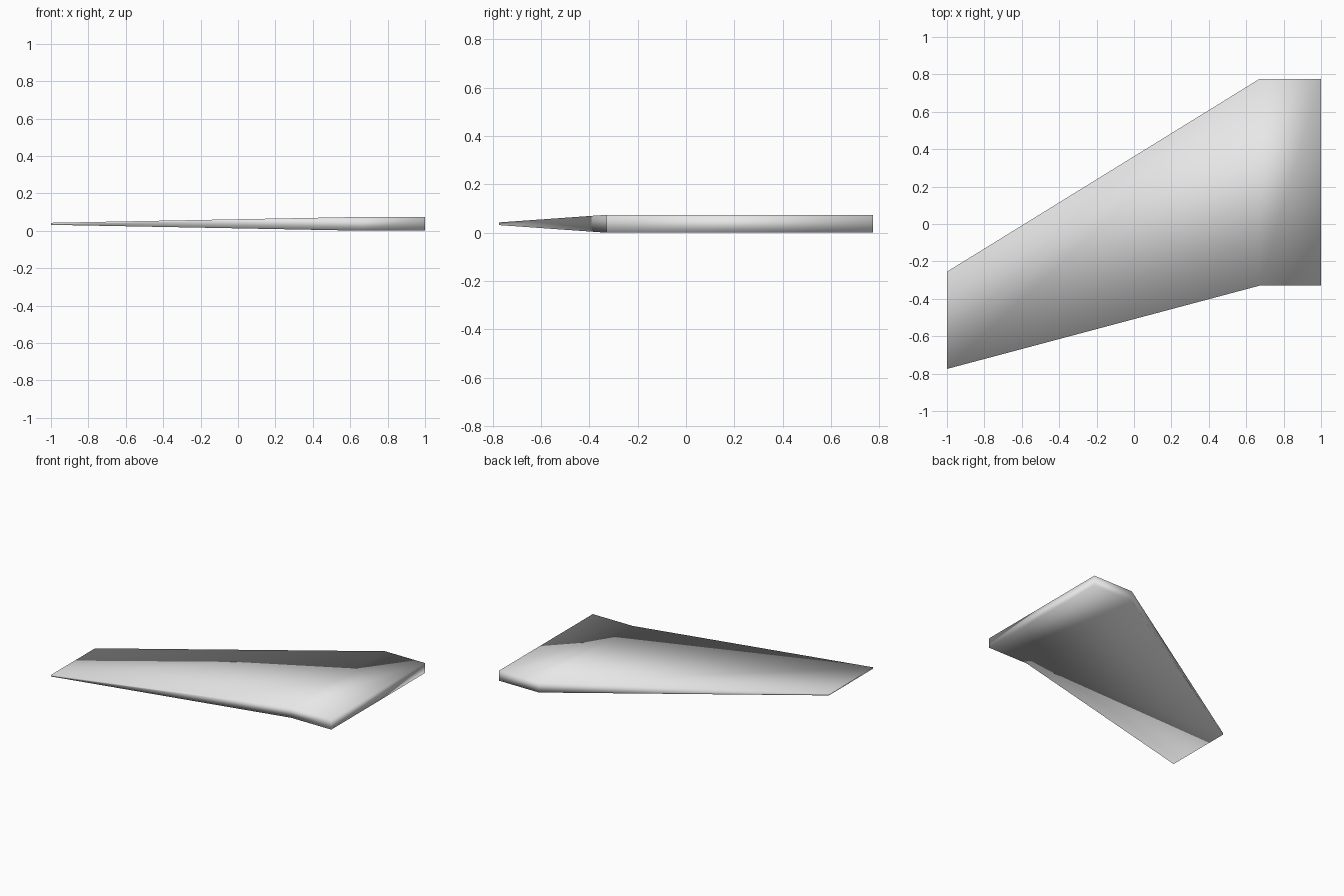
import bpy
import bmesh

default_cube = bpy.data.objects.get("Cube")
if default_cube:
    bpy.data.objects.remove(default_cube, do_unlink=True)

# Plain grey skin
grey = bpy.data.materials.new("light grey")
grey.use_nodes = True
colour = (0.8, 0.8, 0.8, 1.0)
grey.diffuse_color = colour
grey.node_tree.nodes["Principled BSDF"].inputs["Base Color"].default_value = colour

# Wing sections from root to tip: x, front y, back y, thickness
SECTIONS = [
    (1.0, -0.33, 0.775, 0.074),
    (0.67, -0.33, 0.775, 0.074),
    (-1.0, -0.775, -0.255, 0.011),
]
MID_Z = 0.037

bm = bmesh.new()
rings = []
for x, front, back, thick in SECTIONS:
    low, high = MID_Z - thick / 2, MID_Z + thick / 2
    corners = [(front, low), (back, low), (back, high), (front, high)]
    rings.append([bm.verts.new((x, y, z)) for y, z in corners])

# Skin between neighbouring sections
for a, b in zip(rings, rings[1:]):
    for i in range(4):
        j = (i + 1) % 4
        bm.faces.new((a[i], a[j], b[j], b[i]))

# Root and tip caps
bm.faces.new(rings[0])
bm.faces.new(rings[-1])
bmesh.ops.recalc_face_normals(bm, faces=bm.faces)
for face in bm.faces:
    face.smooth = True

mesh = bpy.data.meshes.new("wing")
bm.to_mesh(mesh)
bm.free()
mesh.materials.append(grey)
wing = bpy.data.objects.new("wing", mesh)
bpy.context.collection.objects.link(wing)
